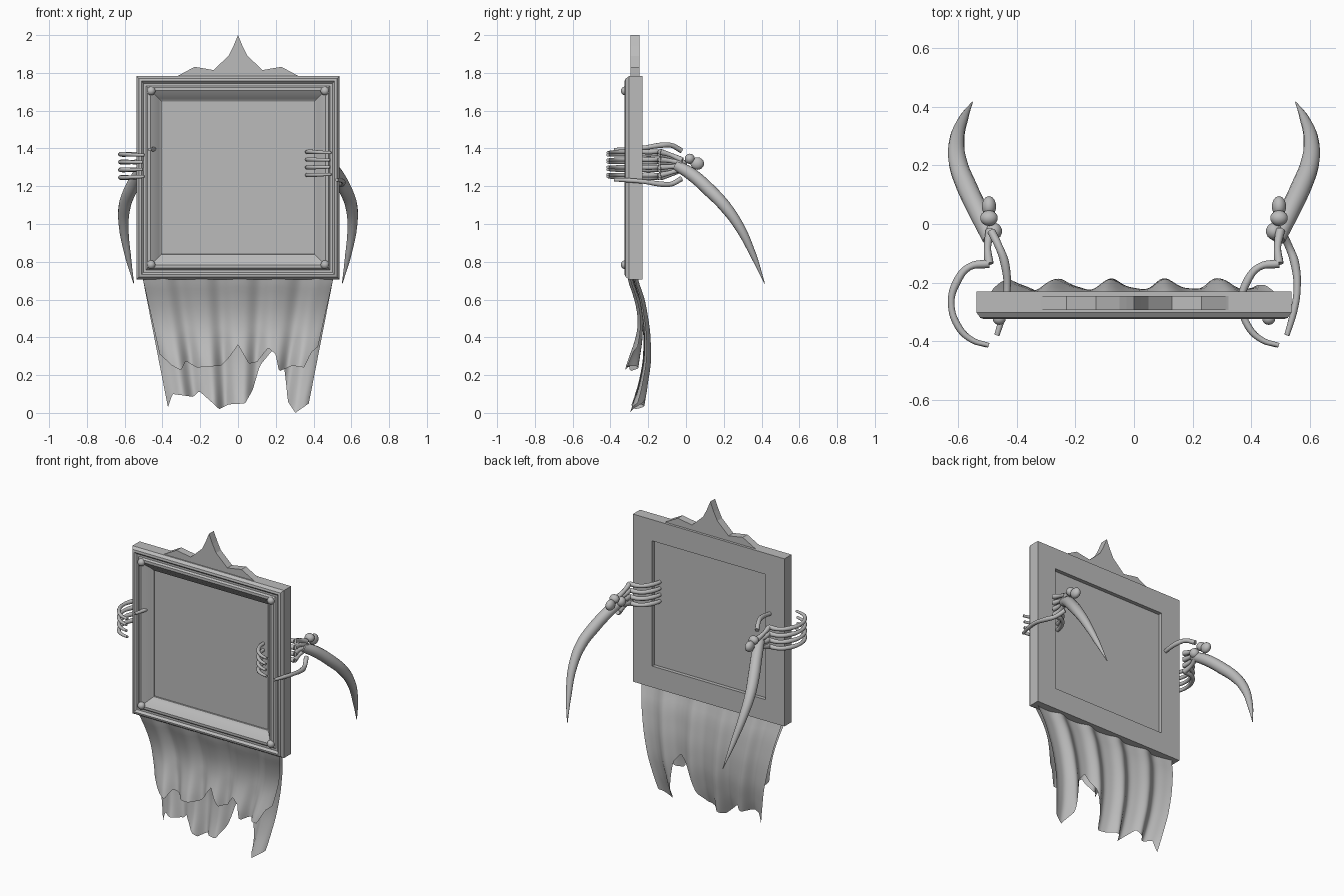
import bpy, bmesh, math

if "Cube" in bpy.data.objects:
    bpy.data.objects.remove(bpy.data.objects["Cube"])

grey = bpy.data.materials.new("plain grey")
grey.diffuse_color = (0.5, 0.5, 0.5, 1)
grey.use_nodes = True
grey.node_tree.nodes["Principled BSDF"].inputs["Base Color"].default_value = grey.diffuse_color
CZ = 1.2445  # height of the frame centre


def finish(name, bm, smooth=None):
    bmesh.ops.recalc_face_normals(bm, faces=bm.faces)
    me = bpy.data.meshes.new(name)
    bm.to_mesh(me)
    bm.free()
    ob = bpy.data.objects.new(name, me)
    bpy.context.collection.objects.link(ob)
    me.materials.append(grey)
    if smooth:
        shade(ob, smooth)
    return ob


def shade(ob, angle):
    bpy.ops.object.select_all(action='DESELECT')
    bpy.context.view_layer.objects.active = ob
    ob.select_set(True)
    bpy.ops.object.shade_smooth_by_angle(angle=math.radians(angle))


def tube(name, points, radii, sides=3):
    """Round tube through the points, with a radius at each point."""
    cu = bpy.data.curves.new(name, 'CURVE')
    cu.dimensions = '3D'
    cu.bevel_depth = 1.0
    cu.bevel_resolution = sides
    cu.resolution_u = 5
    cu.use_fill_caps = True
    sp = cu.splines.new('BEZIER')
    sp.bezier_points.add(len(points) - 1)
    for bp, p, r in zip(sp.bezier_points, points, radii):
        bp.co = p
        bp.radius = r
        bp.handle_left_type = bp.handle_right_type = 'AUTO'
    ob = bpy.data.objects.new(name, cu)
    bpy.context.collection.objects.link(ob)
    bpy.ops.object.select_all(action='DESELECT')
    bpy.context.view_layer.objects.active = ob
    ob.select_set(True)
    bpy.ops.object.convert(target='MESH')
    ob = bpy.context.object
    ob.name = name
    ob.data.materials.clear()
    ob.data.materials.append(grey)
    shade(ob, 50)


def ball(name, co, scale):
    bm = bmesh.new()
    bmesh.ops.create_uvsphere(bm, u_segments=14, v_segments=9, radius=1)
    bmesh.ops.scale(bm, vec=scale, verts=bm.verts)
    bmesh.ops.translate(bm, vec=co, verts=bm.verts)
    finish(name, bm, 60)


def interp(table, t):
    for (a, va), (b, vb) in zip(table, table[1:]):
        if t <= b:
            return va + (vb - va) * max(0, (t - a) / (b - a))
    return table[-1][1]


def smooth_interp(table, t):
    return sum(interp(table, t + d) for d in (-.06, -.03, 0, .03, .06)) / 5


# moulded frame: one profile swept round a mitred square
profile = [(.538, -.23), (.538, -.302), (.525, -.32), (.512, -.325), (.500, -.312),
           (.487, -.312), (.478, -.322), (.462, -.323), (.44, -.308), (.42, -.285),
           (.405, -.276), (.402, -.23)]
bm = bmesh.new()
rings = [[bm.verts.new((sx * r, y, CZ + sz * r)) for r, y in profile]
         for sx, sz in ((-1, -1), (1, -1), (1, 1), (-1, 1))]
n = len(profile)
for i in range(4):
    a, b = rings[i], rings[(i + 1) % 4]
    for j in range(n):
        bm.faces.new((a[j], a[(j + 1) % n], b[(j + 1) % n], b[j]))
finish("frame", bm, 30)

# recessed picture panel
bm = bmesh.new()
bmesh.ops.create_cube(bm, size=1)
bmesh.ops.scale(bm, vec=(.812, .01, .812), verts=bm.verts)
bmesh.ops.translate(bm, vec=(0, -.262, CZ), verts=bm.verts)
finish("panel", bm)

# pointed crest
half = [(-.345, 1.772), (-.315, 1.786), (-.23, 1.832), (-.13, 1.815), (-.05, 1.89), (-.025, 1.94)]
outline = half + [(0, 2.0)] + [(-x, z) for x, z in reversed(half)]
bm = bmesh.new()
face = bm.faces.new([bm.verts.new((x, -.294, z)) for x, z in outline])
ext = bmesh.ops.extrude_face_region(bm, geom=[face])
bmesh.ops.translate(bm, vec=(0, .048, 0),
                    verts=[v for v in ext["geom"] if isinstance(v, bmesh.types.BMVert)])
finish("crest", bm)

# corner rivets
for sx in (-1, 1):
    for sz in (-1, 1):
        ball("rivet", (sx * .46, -.323, CZ + sz * .46), (.023, .022, .023))


def cloth(name, hem, depth, phase, half_low, amp):
    """Hanging pleated sheet; hem gives its torn lower edge, depth its sideways curve."""
    bm = bmesh.new()
    cols, rows = 96, 16
    grid = []
    for i in range(cols + 1):
        u = -1 + 2 * i / cols
        low = interp(hem, u)
        col = []
        for j in range(rows + 1):
            z = .715 + (low - .715) * j / rows
            f = (.715 - z) / .715
            x = u * (.505 + (half_low - .505) * f)
            pleat = math.cos(15 * (u - .25) + phase) + .25 * math.sin(u * 29 + 1)
            y = smooth_interp(depth, f) + pleat * interp(amp, f)
            col.append(bm.verts.new((x, y, z)))
        grid.append(col)
    for a, b in zip(grid, grid[1:]):
        for j in range(rows):
            bm.faces.new((a[j], a[j + 1], b[j + 1], b[j]))
    finish(name, bm, 60)


# long back cloth and short front cloth
back_hem = [(-1, .03), (-.9, .1), (-.62, .085), (-.53, .115), (-.27, .02), (-.13, .045),
            (.1, .05), (.2, .12), (.28, .25), (.44, .34), (.57, .28), (.7, .06),
            (.8333, 0), (1, .05)]
cloth("back_cloth", back_hem,
      [(0, -.275), (.15, -.235), (.4, -.208), (.62, -.207), (.85, -.238), (1, -.272)],
      0, .365, [(0, .012), (.5, .017), (.8, .022), (1, .036)])
front_hem = [(-1, .31), (-.87, .25), (-.76, .225), (-.68, .275), (-.55, .24), (-.22, .25),
             (-.1, .3), (0, .36), (.14, .26), (.25, .27), (.38, .345), (.48, .31),
             (.55, .22), (.72, .25), (.88, .24), (.93, .32), (1, .35)]
cloth("front_cloth", front_hem,
      [(0, -.303), (.15, -.262), (.3, -.24), (.45, -.25), (.68, -.295)],
      .3, .345, [(0, .012), (.4, .014), (.7, .034)])

# bony hands: the same hand at both sides, upside down on the right
HZ = 1.314
for side, dx, flip in (("left", 0, 1), ("right", .99, -1)):
    def at(x, y, z):
        return (x + dx, y, HZ + flip * z)

    for k in range(4):
        z = -.068 + .041 * k
        spread = .006 * abs(k - 1.5)
        # palm bone
        tube(side + "_palm_bone",
             [at(-.49, -.02, z * .35), at(-.50, -.08, z * .75), at(-.495, -.135, z)],
             [.016, .012, .016])
        # curled finger
        tube(side + "_finger",
             [at(-.495, -.135, z), at(-.563, -.147, z), at(-.606, -.20, z),
              at(-.624, -.27, z), at(-.600, -.35, z), at(-.555, -.395, z * .96),
              at(-.505 + spread, -.414, z * .93)],
             [.015, .012, .014, .011, .012, .010, .008])
    # thumb
    tube(side + "_thumb",
         [at(-.487, -.025, .075), at(-.46, -.08, .103), at(-.442, -.13, .103),
          at(-.433, -.22, .09), at(-.445, -.30, .083), at(-.468, -.38, .08)],
         [.014, .013, .015, .012, .012, .009])

# wrist knobs and curved forearm horns
for s, side in ((-1, "left"), (1, "right")):
    ball(side + "_wrist_knob", (s * .495, .06, 1.32), (.025, .036, .033))
    ball(side + "_wrist_knob", (s * .495, .02, 1.345), (.031, .027, .027))
    ball(side + "_wrist_base", (s * .478, -.025, 1.315), (.028, .03, .03))
    tube(side + "_forearm",
         [(s * .49, -.05, 1.31), (s * .525, .03, 1.262), (s * .570, .125, 1.178),
          (s * .600, .205, 1.095), (s * .605, .283, .985), (s * .584, .355, .838),
          (s * .552, .416, .685)],
         [.028, .034, .035, .032, .026, .017, .002], 5)
